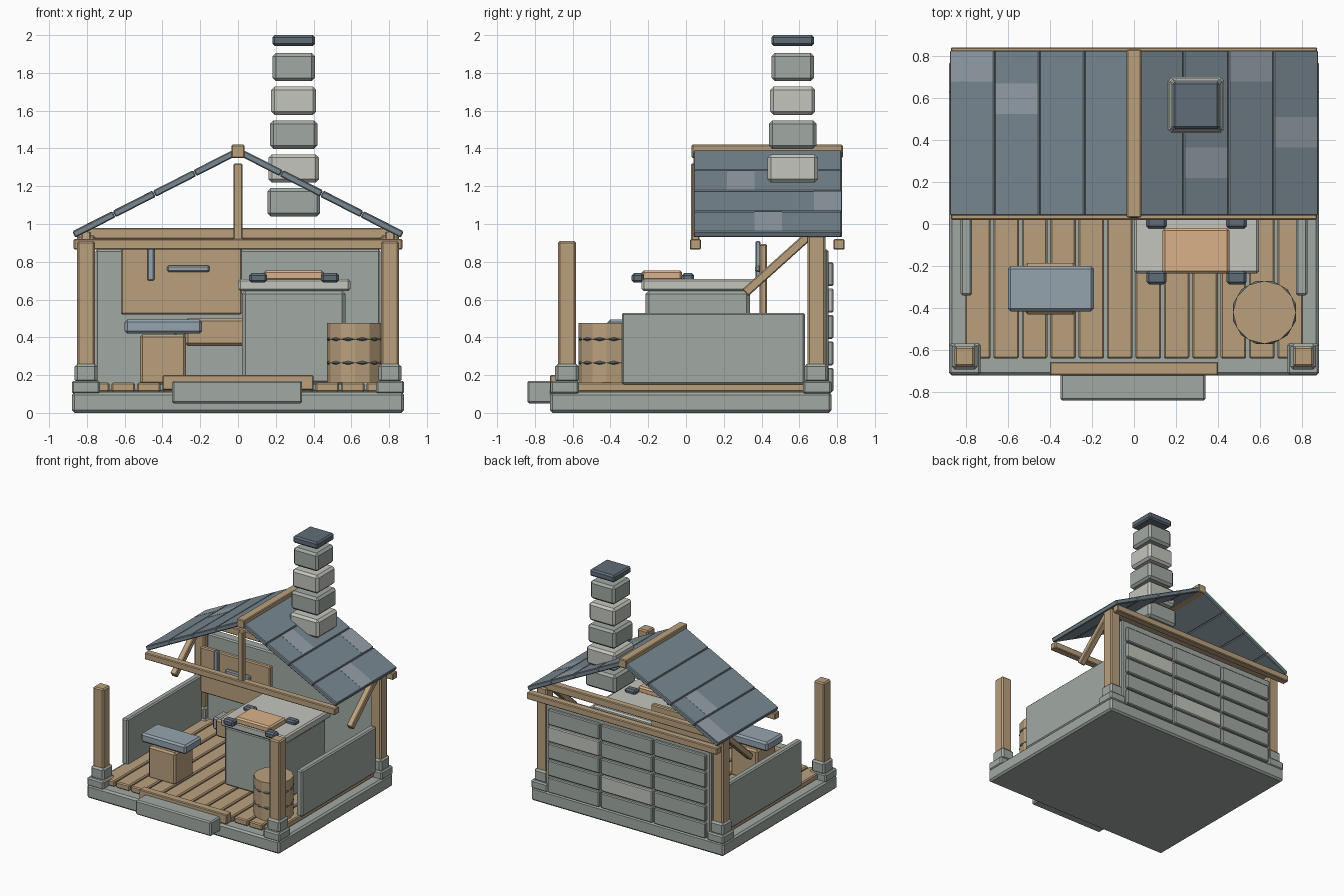
import bpy, math
from mathutils import Vector

if "Cube" in bpy.data.objects:
    bpy.data.objects.remove(bpy.data.objects["Cube"])

def mat(name, r, g, b):
    m = bpy.data.materials.new(name)
    m.diffuse_color = tuple((c / 255) ** 2.2 for c in (r, g, b)) + (1,)
    m.use_nodes = True
    m.node_tree.nodes["Principled BSDF"].inputs["Base Color"].default_value = m.diffuse_color
    return m

STONE = mat("stone", 160, 168, 162)
PALE = mat("pale_stone", 193, 196, 187)
WOOD = mat("wood", 185, 159, 125)
SLATE = mat("slate", 120, 135, 144)
PATCH = mat("pale_slate", 147, 158, 166)
IRON = mat("iron", 96, 109, 120)
STEEL = mat("steel", 148, 162, 172)
EMBER = mat("ember", 217, 176, 137)

def finish(ob, name, m, bevel=0.01):
    ob.name = name
    ob.data.materials.append(m)
    if bevel:
        b = ob.modifiers.new("bevel", 'BEVEL')
        b.width, b.segments = bevel, 1
    return ob

def box(name, x, y, z, m, bevel=0.01, rot=(0, 0, 0)):
    """Box from (min, max) ranges, optionally turned about its centre."""
    r = (x, y, z)
    bpy.ops.mesh.primitive_cube_add(size=1, location=[(a + b) / 2 for a, b in r], rotation=rot)
    ob = bpy.context.object
    dims = [b - a for a, b in r]
    for v in ob.data.vertices:
        v.co = Vector([c * d for c, d in zip(v.co, dims)])
    return finish(ob, name, m, bevel)

def around(c, w):
    return (c - w / 2, c + w / 2)

# foundation, step and threshold
box("foundation", (-.88, .88), (-.72, .77), (0, .11), STONE, .014)
box("front_step", (-.35, .34), (-.84, -.71), (.05, .17), STONE)
box("threshold", (-.40, .40), (-.72, -.655), (.12, .20), WOOD, .006)

# floor planks
for i in range(12):
    box("floor_plank", around(-.7425 + .135 * i, .122), (-.64, .68), (.11, .16), WOOD, .008)

# posts, footings, low side walls and braces
for s in (-1, 1):
    for yc, top in ((-.63, .91), (.69, .94)):
        box("post", around(s * .805, .095), around(yc, .095), (.15, top), WOOD)
        box("footing", around(s * .805, .15), around(yc + (-.012 if yc < 0 else .005), .15), (.1, .17), STONE)
        box("post_base", around(s * .805, .12), around(yc, .125), (.16, .26), STONE, .014)
    box("side_wall", around(s * .797, .055), (-.34, .63), (.15, .53), STONE)
    box("brace", around(s * .805, .05), around(.485, .46), around(.79, .048), WOOD, .006,
        (math.radians(42), 0, 0))

# back wall and its outer stone courses
box("back_wall", (-.755, .755), (.67, .755), (.11, .865), STONE)
for c in range(3):
    for r in range(5):
        pale = (c, r) in ((2, 3), (1, 1))
        box("wall_stone", around(-.485 + .485 * c, .47), (.745, .78),
            around(.175 + .14 * r, .127), PALE if pale else STONE, .007)

# beams
for yc in (.05, .81):
    box("tie_beam", (-.87, .87), around(yc, .06), (.865, .92), WOOD, .006)
box("wall_plate", (-.82, .82), around(.69, .06), (.92, .98), WOOD, .006)
box("king_post", around(0, .048), around(.05, .045), (.91, 1.32), WOOD, .006)
box("ridge_beam", around(0, .07), (.03, .83), (1.35, 1.42), WOOD, .006)

# roof: four courses each side, with a few pale tiles
ang = math.atan2(.435, .855)
slope = math.hypot(.855, .435)
patches = {(-1, 3): .75, (-1, 2): .595, (1, 2): .75, (1, 3): .435, (1, 1): .29}
for s in (-1, 1):
    for i in range(4):
        d = (i + .5) / 4
        x, z = s * (.015 + .855 * d), 1.378 - .435 * d
        box("roof_course", around(x, slope / 4 - .002), (.04, .825), around(z, .036), SLATE, .006, (0, s * ang, 0))
        if (s, i) in patches:
            box("pale_tile", around(x, slope / 4 - .014), around(patches[s, i], .145),
                around(z + .001, .037), PATCH, 0, (0, s * ang, 0))

# chimney of stacked blocks
for i in range(5):
    w = .28 - .014 * i
    box("chimney_block", around(.295, w), around(.565, w), around(1.115 + .179 * i, .15),
        PALE if i % 2 else STONE, .018)
box("chimney_cap", around(.295, .225), around(.565, .225), (1.943, 2.0), IRON, .012)

# hearth with ember bed and iron corners
box("hearth_body", (.02, .57), (-.215, .34), (.15, .65), STONE, .02)
box("hearth_slab", (0, .595), (-.235, .37), (.645, .71), PALE, .012)
box("ember_bed", (.135, .455), (-.235, -.02), (.70, .755), EMBER, .012)
for x in (.107, .487):
    for y in (-.255, .01):
        box("hearth_iron", around(x, .095), around(y, .065), (.69, .74), IRON, .012)

# anvil on its stump
box("anvil_stump", (-.52, -.275), (-.43, -.185), (.15, .415), WOOD, .014)
box("anvil_top", (-.60, -.19), (-.415, -.2), (.42, .495), STEEL, .014)

# bellows beside the hearth
box("bellows", (-.28, .04), (.1, .34), (.355, .5), WOOD, .014)
box("bellows_end", (-.34, -.275), (.15, .29), (.38, .48), STEEL, .012)

# tool board with hanging tools
box("tool_board", (-.62, .02), (.39, .43), (.52, .895), WOOD, .008)
box("hanging_tool", (-.48, -.443), (.368, .395), (.70, .91), STEEL, .006)
box("tool_rail", (-.375, -.15), (.365, .395), (.745, .78), STEEL, .008)

# barrel with iron hoops
bpy.ops.mesh.primitive_cylinder_add(vertices=12, radius=.15, depth=.315, location=(.62, -.42, .3175))
finish(bpy.context.object, "barrel", WOOD, 0)
for z in (.265, .39):
    bpy.ops.mesh.primitive_torus_add(major_segments=12, minor_segments=4, major_radius=.143,
                                     minor_radius=.012, location=(.62, -.42, z),
                                     rotation=(0, 0, math.radians(15)))
    finish(bpy.context.object, "barrel_hoop", IRON, 0)
